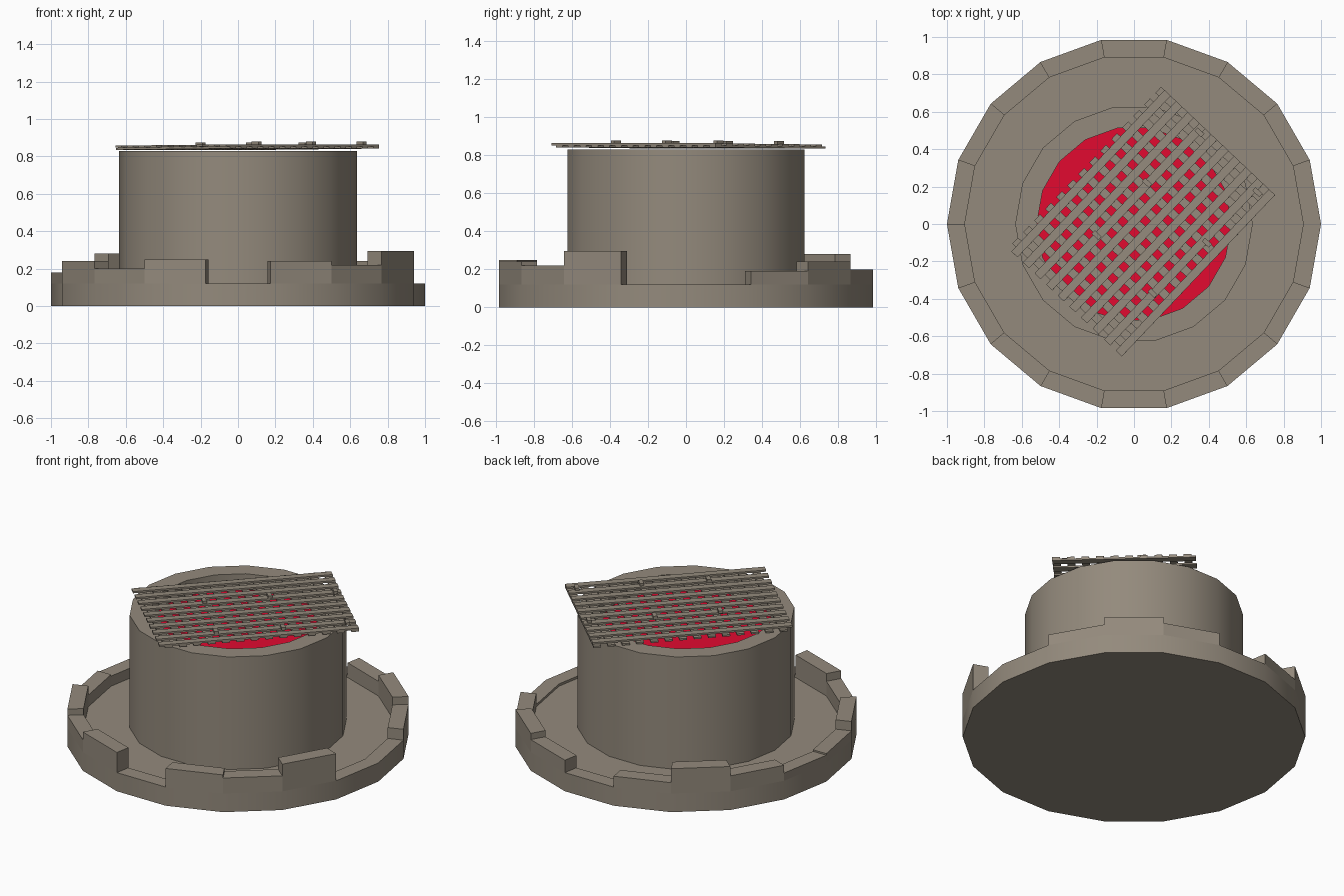
import bpy, bmesh, math
from mathutils import Matrix, Vector

if "Cube" in bpy.data.objects:
    bpy.data.objects.remove(bpy.data.objects["Cube"])

N = 18  # sides of every round part
FLOOR = 0.105  # sunken floor inside the rim


def material(name, rgb):
    m = bpy.data.materials.new(name)
    m.diffuse_color = (*rgb, 1)
    m.use_nodes = True
    m.node_tree.nodes["Principled BSDF"].inputs["Base Color"].default_value = m.diffuse_color
    return m


STONE = material("taupe_stone", (0.295, 0.255, 0.203))
RED = material("crimson", (0.76, 0.003, 0.03))


def finish(bm, name, mat, smooth=False):
    bmesh.ops.recalc_face_normals(bm, faces=bm.faces)
    me = bpy.data.meshes.new(name)
    bm.to_mesh(me)
    bm.free()
    me.materials.append(mat)
    ob = bpy.data.objects.new(name, me)
    bpy.context.collection.objects.link(ob)
    if smooth:
        bpy.ops.object.select_all(action='DESELECT')
        ob.select_set(True)
        bpy.context.view_layer.objects.active = ob
        bpy.ops.object.shade_smooth_by_angle(angle=math.radians(30))
    return ob


def polar(r, i, z):
    a = math.tau * i / N
    return (r * math.cos(a), r * math.sin(a), z)


def lathe(name, profile, mat, cap_first=False, cap_last=False):
    bm = bmesh.new()
    rings = [[bm.verts.new(polar(r, i, z)) for i in range(N)] for r, z in profile]
    for a, b in zip(rings, rings[1:]):
        for i in range(N):
            j = (i + 1) % N
            bm.faces.new((a[i], a[j], b[j], b[i]))
    if cap_first:
        bm.faces.new(rings[0])
    if cap_last:
        bm.faces.new(rings[-1])
    return finish(bm, name, mat, len(profile) > 1)


# Base slab with sunken floor, tower drum with a well, and the red surface in it
lathe("base_slab", [(1, 0), (1, 0.12), (0.905, 0.12), (0.905, FLOOR)], STONE, True, True)
lathe("tower", [(0.635, FLOOR), (0.635, 0.83), (0.52, 0.83), (0.52, 0.72)], STONE)
lathe("well_surface", [(0.52, 0.73)], RED, True)

# Broken rim wall: one block per side, counter-clockwise from +x (0 = missing)
heights = [0, 0.19, 0.24, 0.20, 0, 0.19, 0.28, 0.22, 0.17,
           0.18, 0.24, 0.20, 0.25, 0, 0.24, 0.22, 0.295, 0]
bm = bmesh.new()
for i, h in enumerate(heights):
    if not h:
        continue
    lo, hi = [[bm.verts.new(polar(r, k, z)) for r, k in
               ((0.905, i), (1, i), (1, i + 1), (0.905, i + 1))] for z in (0.12, h)]
    bm.faces.new(hi)
    for k in range(4):
        bm.faces.new((lo[k], lo[(k + 1) % 4], hi[(k + 1) % 4], hi[k]))
finish(bm, "rim_wall", STONE)

# Lattice cover, slightly tilted: local x is the long way
u = Vector((math.cos(math.radians(46.5)), math.sin(math.radians(46.5)), 0))
v = Vector((-u.y, u.x, 0))
for d in (u, v):
    d.z = 0.006 * (d.x - d.y)
u.normalize()
v.normalize()
w = u.cross(v)
PLACE = Matrix((u, v, w)).transposed().to_4x4()
PLACE.translation = (0.04, 0.013, 0.85)
L, W, BAR, PITCH = 1.19, 0.84, 0.045, 0.0855


def box(bm, center, size):
    m = PLACE @ Matrix.Translation(center) @ Matrix.Diagonal((*size, 1))
    bmesh.ops.create_cube(bm, size=1, matrix=m)


bm = bmesh.new()
for k in range(10):  # long slats on top
    box(bm, (0, -W / 2 + BAR / 2 + k * PITCH, 0.005), (L, BAR, 0.011))
finish(bm, "long_slats", STONE)

bm = bmesh.new()
for k in range(14):  # cross slats underneath
    box(bm, (L / 2 - BAR / 2 - k * PITCH, 0, -0.006), (BAR, W, 0.011))
finish(bm, "cross_slats", STONE)

# Small pegs on the lattice
bm = bmesh.new()
for x, y in ((-0.2, -0.06), (0.1, -0.37), (0.07, 0.22),
             (0.39, -0.1), (0.35, 0.49), (0.66, 0.17)):
    p = Vector((x - 0.04, y - 0.013, 0))
    box(bm, (p.dot(u), p.dot(v), 0.017), (0.025, 0.05, 0.018))
finish(bm, "lattice_pegs", STONE)
